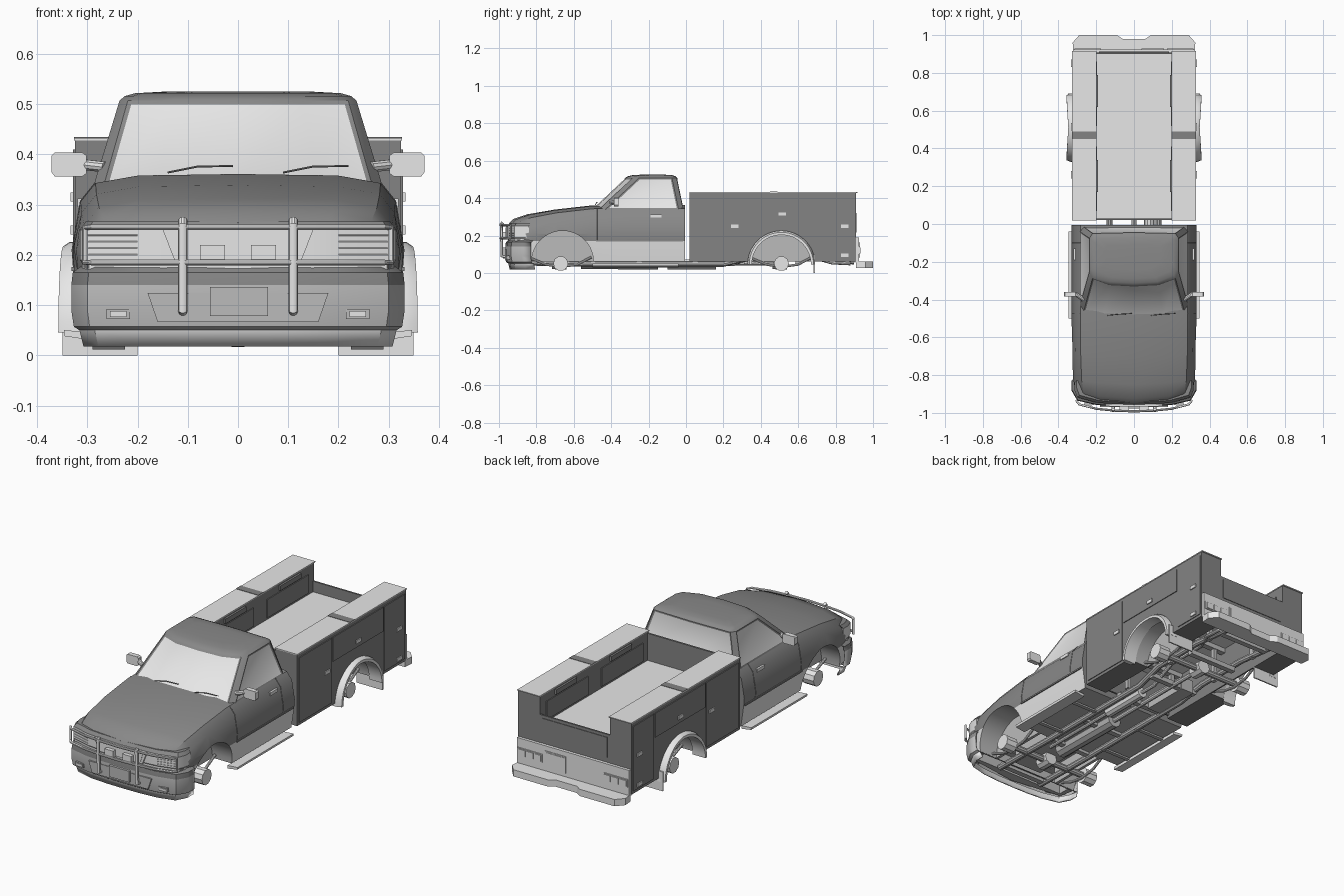
import bpy, bmesh, math

if "Cube" in bpy.data.objects:
    bpy.data.objects.remove(bpy.data.objects["Cube"])


def material(name, value):
    m = bpy.data.materials.new(name)
    m.use_nodes = True
    col = (value, value, value, 1)
    m.diffuse_color = col
    m.node_tree.nodes["Principled BSDF"].inputs["Base Color"].default_value = col
    return m


BODY = material("dark grey paint", 0.25)
BED = material("bed dark grey", 0.23)
LIGHT = material("light grey trim", 0.8)
GLASS = material("pale glass", 0.82)
BUMPER = material("mid grey bumper", 0.5)
UNDER = material("chassis grey", 0.5)
made = []


def finish(name, mesh, mats, mirror=False):
    ob = bpy.data.objects.new(name, mesh)
    bpy.context.collection.objects.link(ob)
    for m in mats:
        mesh.materials.append(m)
    if mirror:
        ob.modifiers.new("mirror", 'MIRROR')
    made.append(ob)
    return ob


def loft(name, rings, mats, mirror=False, rule=None, edit=None):
    """Skin closed rings of points, cap both ends, colour faces by a rule."""
    bm = bmesh.new()
    rows = [[bm.verts.new(p) for p in r] for r in rings]
    n = len(rows[0])
    for a, b in zip(rows, rows[1:]):
        for i in range(n):
            j = (i + 1) % n
            bm.faces.new((a[i], a[j], b[j], b[i]))
    bm.faces.new(rows[0])
    bm.faces.new(rows[-1])
    bmesh.ops.recalc_face_normals(bm, faces=bm.faces[:])
    bm.normal_update()
    if rule:
        for f in bm.faces:
            f.material_index = rule(f.calc_center_median(), f.normal)
    if edit:
        edit(bm)
    mesh = bpy.data.meshes.new(name)
    bm.to_mesh(mesh)
    bm.free()
    return finish(name, mesh, mats, mirror)


def box_rings(x, y, z):
    return [[(x[0], y[0], k), (x[1], y[0], k), (x[1], y[1], k), (x[0], y[1], k)] for k in z]


def box(name, x, y, z, mat, mirror=False):
    return loft(name, box_rings(x, y, z), mat if isinstance(mat, list) else [mat], mirror)


def tube(name, pts, r, mat, mirror=False, cyclic=False):
    cu = bpy.data.curves.new(name, 'CURVE')
    cu.dimensions = '3D'
    cu.bevel_depth, cu.bevel_resolution, cu.use_fill_caps = r, 3, True
    sp = cu.splines.new('POLY')
    sp.points.add(len(pts) - 1)
    for p, co in zip(sp.points, pts):
        p.co = (*co, 1)
    sp.use_cyclic_u = cyclic
    tmp = bpy.data.objects.new(name + "_path", cu)
    bpy.context.collection.objects.link(tmp)
    bpy.context.view_layer.update()
    mesh = bpy.data.meshes.new_from_object(tmp)
    bpy.data.objects.remove(tmp)
    mesh.materials.clear()
    return finish(name, mesh, [mat], mirror)


def cut(ob, rings):
    """Subtract a lofted shape; the cut faces take the second material slot."""
    cutter = loft("cutter", rings, [BODY, UNDER], rule=lambda c, n: 1)
    cutter.hide_render = True
    mod = ob.modifiers.new("cut", 'BOOLEAN')
    mod.operation, mod.solver, mod.object = 'DIFFERENCE', 'EXACT', cutter
    bpy.context.view_layer.objects.active = ob
    bpy.ops.object.modifier_apply(modifier=mod.name)
    made.remove(cutter)
    bpy.data.objects.remove(cutter)


def arch_rings(x0, x1, y, z, r):
    ring = [(y + r * math.cos(a * math.tau / 40), z + r * math.sin(a * math.tau / 40)) for a in range(40)]
    return [[(x, p, q) for p, q in ring] for x in (x0, x1)]


def both(half):
    return half + [(-p[0], *p[1:]) for p in reversed(half) if abs(p[0]) > 1e-6]


# Cab lower body and hood
def body_ring(y, w, top, bend):
    half = [(0, top), (.6 * w, top - .003), (.86 * w, top - .018), (.95 * w, top - .055),
            (w, .21), (.99 * w, .17), (.94 * w, .06), (0, .06)]
    return both([(x, y + bend * (x / .33) ** 2, z) for x, z in half])


stations = [(-.948, .302, .264, .05), (-.925, .31, .288, .045), (-.85, .322, .313, .03),
            (-.7, .328, .339, .01), (-.5, .33, .361, 0), (-.3, .33, .362, 0), (-.006, .33, .362, 0)]
body = loft("cab_body", [body_ring(*s) for s in stations], [BODY, UNDER, LIGHT],
            rule=lambda c, n: 1 if c.z < .07 else 2 * int(c.z < .165 and abs(n.y) < .7))
for s in (-1, 1):
    cut(body, arch_rings(s * .2, s * .5, -.66, .06, .165))
cut(body, box_rings((-.185, .185), (-.86, -.5), (0, .16)))
cut(body, box_rings((-.27, .27), (-.895, -.835), (0, .155)))
box("engine_block", (-.08, .08), (-.82, -.56), (.075, .165), UNDER)


# Cab top with inset windows
def cabin_ring(z, f, b, w):
    half = [(0, f - .015), (.55 * w, f - .008), (.93 * w, f + .025), (w, f + .06),
            (w, b - .03), (.93 * w, b - .005), (0, b)]
    return both([(x, y, z) for x, y in half])


def add_windows(bm):
    band = [f for f in bm.faces if .38 < f.calc_center_median().z < .46]
    groups = [[f for f in band if f.normal.y < -.5], [f for f in band if f.normal.y > .8],
              [f for f in band if f.normal.x > .85], [f for f in band if f.normal.x < -.85]]
    for g in groups:
        if g:
            bmesh.ops.inset_region(bm, faces=g, thickness=.008, depth=-.003, use_even_offset=True)
            for f in g:
                f.material_index = 1


loft("cab_top", [cabin_ring(.34, -.49, -.01, .287), cabin_ring(.507, -.312, -.045, .236),
                 cabin_ring(.516, -.298, -.055, .226), cabin_ring(.522, -.275, -.07, .205),
                 cabin_ring(.525, -.23, -.11, .15)],
     [BODY, GLASS], edit=add_windows)


# Nose with headlights, and hollow front bumper
def plan_rings(path, levels):
    return [both([(x * (1 - d / .33), y + d, z) for x, y in path]) for d, z in levels]


def open_behind(bm):
    hidden = [f for f in bm.faces if f.normal.z < -.95 or f.normal.y > .7]
    bmesh.ops.delete(bm, geom=hidden, context='FACES')


nose = [(.315, -.84), (.315, -.88), (.3, -.918), (.2, -.945), (.15, -.95), (0, -.957)]
loft("nose_panel", plan_rings(nose, [(.004, .16), (.004, .185), (0, .19), (0, .25), (.012, .266)]),
     [LIGHT, GLASS, BODY], rule=lambda c, n: 2 if c.z > .255 else int(abs(c.x) > .2 and c.z > .19))
bumper = [(.332, -.83), (.332, -.88), (.3, -.935), (.2, -.958), (.1, -.965), (0, -.966)]
shell = loft("front_bumper", plan_rings(bumper, [(.024, .018), (.016, .05), (.005, .057), (0, .09), (0, .14),
                                                 (.003, .165), (.02, .178)]),
             [BUMPER, BODY, LIGHT], edit=open_behind,
             rule=lambda c, n: 1 if c.z > .145 else (2 if c.z < .052 else 0))
shell.modifiers.new("thickness", 'SOLIDIFY').thickness = .008


def front_plate(name, x0, x1, z0, z1, y, mat):
    return loft(name, [[(-x0, k, z0), (x0, k, z0), (x1, k, z1), (-x1, k, z1)] for k in (y, y + .009)], [mat])


front_plate("grille", .125, .15, .186, .25, -.963, LIGHT)
front_plate("grille_centre", .115, .13, .192, .243, -.965, LIGHT)
front_plate("lower_intake", .16, .18, .066, .124, -.968, BUMPER)
box("front_plate", (-.056, .06), (-.978, -.965), (.078, .136), BUMPER)
box("grille_lamp", (.026, .076), (-.985, -.96), (.185, .22), LIGHT, True)
box("fog_lamp_recess", (.215, .262), (-.957, -.935), (.072, .092), BUMPER, True)
box("fog_lamp", (.222, .255), (-.96, -.935), (.076, .088), GLASS, True)
for k in range(4):
    z = .2 + k * .013
    tube("headlight_rib", [(.2, -.946, z), (.298, -.919, z)], .0015, LIGHT, True)

# Brush guard
guard = [(.305, -.935), (.29, -.955), (.2, -.978), (.1, -.988), (0, -.992)]
arc = both(guard)
loop = [(x, y, .255) for x, y in arc] + [(x, y, .185) for x, y in reversed(arc)]
tube("guard_hoop", loop, .006, LIGHT, cyclic=True)
tube("guard_upright", [(.11, -.955, .085), (.11, -.984, .09), (.11, -.988, .26), (.11, -.98, .27)], .009, LIGHT, True)

# Mirrors, wipers, handles, door seams, running boards
loft("mirror_head", [[(x, y, z) for x, z in ((.302, .362), (.31, .356), (.365, .356), (.371, .364),
                                            (.371, .398), (.365, .404), (.31, .404), (.302, .398))]
                     for y in (-.385, -.36)], [LIGHT], True)
tube("mirror_arm", [(.265, -.4, .375), (.31, -.37, .38)], .011, LIGHT, True)
for x in (-.14, .09):
    tube("wiper", [(x, -.484, .364), (x + .06, -.478, .376), (x + .13, -.474, .377)], .002, BODY)
box("door_handle", (.306, .32), (-.19, -.13), (.295, .312), LIGHT, True)
for y in (-.1, -.475):
    tube("door_seam", [(.284, y, .344), (.3135, y, .307), (.33, y, .21), (.327, y, .17)], .0015, BODY, True)
box("side_moulding", (.322, .332), (-.48, -.015), (.168, .176), BODY, True)
loft("running_board", [[(.29, y, .03), (.345, y, .038), (.347, y, .05), (.29, y, .046)] for y in (-.5, -.04)],
     [LIGHT], True)
for y in (-.4, -.14):
    box("board_bracket", (.12, .3), (y, y + .02), (.036, .045), UNDER, True)

# Utility bed
side = box("bed_side_box", (.2, .325), (.02, .91), (.06, .428), [BED, UNDER])
cut(side, arch_rings(.207, .5, .51, .045, .163))
side.modifiers.new("mirror", 'MIRROR')
box("bed_floor", (-.2, .2), (.025, .9), (.265, .28), LIGHT)
box("bed_front_wall", (-.2, .2), (.02, .03), (.075, .42), BED)
box("tailgate", (-.2, .2), (.9, .909), (.19, .335), BED)
box("tailgate_panel", (-.185, .185), (.908, .912), (.215, .32), BED)
box("bed_lid", (.198, .327), (.018, .916), (.428, .433), LIGHT, True)
box("lid_seam", (.198, .327), (.45, .49), (.432, .435), BED, True)
for y in (.17, .62):
    box("inner_latch", (.19, .2), (y, y + .17), (.395, .42), BED, True)
    box("inner_door", (.196, .2), (y - .1, y + .24), (.29, .385), BED, True)
for y, z in (((.035, .3), (.075, .41)), ((.31, .72), (.285, .41)), ((.73, .9), (.075, .41))):
    box("compartment_door", (.324, .329), y, z, BED, True)
for y, z in ((.26, .25), (.515, .315), (.85, .25), (.85, .095)):
    box("compartment_handle", (.328, .334), (y - .02, y + .02), (z - .009, z + .009), LIGHT, True)

# Rear flares and mud flaps
flare = []
for k in range(25):
    a = math.pi * k / 24
    c, s = math.cos(a), math.sin(a)
    out = .348 + .01 * abs(c)
    flare.append([(x, .51 + r * c, .045 + r * s)
                  for x, r in ((.285, .158), (out, .158), (out, .172), (.335, .181), (.3, .181))])
loft("rear_flare", flare, [LIGHT], True)
box("mud_flap", (.2, .35), (.683, .69), (0, .1), LIGHT, True)

# Rear panel, lamps and step bumper
box("rear_panel", (-.322, .322), (.905, .925), (.055, .19), LIGHT)
step = both([(.32, .91), (.325, .96), (.29, 1), (.09, 1), (.06, .98)])
loft("step_bumper", [[(x, y, z) for x, y in step] for z in (.025, .06)], [LIGHT])
box("tail_lamp_housing", (.175, .315), (.924, .929), (.1, .142), LIGHT, True)
for x in (.18, .225, .27):
    box("tail_lamp", (x, x + .038), (.928, .933), (.105, .137), GLASS, True)
box("rear_plate_frame", (.04, .16), (.924, .928), (.08, .165), LIGHT)
box("rear_plate", (.046, .154), (.927, .931), (.086, .159), LIGHT)

# Chassis rails and cross members
tube("frame_rail", [(.13, -.88, .055), (.13, -.5, .048), (.13, .2, .048), (.14, .36, .085),
                    (.14, .66, .085), (.14, .9, .06)], .016, UNDER, True)
for y in (-.85, -.5, -.25, .05, .3, .6, .85):
    box("cross_member", (-.14, .14), (y - .014, y + .014), (.045, .07), UNDER)
for y in (.12, .45, .75):
    box("bed_beam", (-.205, .205), (y - .015, y + .015), (.24, .268), UNDER)
    box("bed_post", (.13, .15), (y - .012, y + .012), (.06, .25), UNDER, True)

# Axles, hubs, springs and driveline
for name, y in (("front", -.67), ("rear", .51)):
    tube(name + "_axle", [(-.25, y, .05), (.25, y, .05)], .017, UNDER)
    tube(name + "_hub", [(.225, y, .05), (.29, y, .05)], .04, LIGHT, True)
    tube(name + "_spring", [(.222, y - .165, .08), (.222, y - .08, .045), (.222, y, .032),
                            (.222, y + .09, .045), (.222, y + .165, .085)], .007, LIGHT, True)
    tube(name + "_differential", [(0, y - .045, .055), (0, y - .02, .053), (0, y + .03, .053)], .036, LIGHT)
tube("drive_shaft", [(0, -.15, .05), (0, .47, .052)], .012, LIGHT)
tube("gearbox", [(0, -.56, .06), (0, -.15, .055)], .04, UNDER)
tube("exhaust_pipe", [(.08, -.55, .045), (.08, .25, .045), (.09, .4, .1), (.09, .62, .1), (.18, .78, .055),
                      (.18, .88, .05)], .01, LIGHT)
tube("muffler", [(.08, -.1, .045), (.08, .16, .045)], .028, LIGHT)
box("fuel_tank", (-.115, -.04), (.06, .32), (.04, .11), UNDER)

# Smooth shading with sharp edges kept
bpy.ops.object.select_all(action='DESELECT')
for ob in made:
    ob.select_set(True)
bpy.context.view_layer.objects.active = body
bpy.ops.object.shade_smooth_by_angle(angle=math.radians(32))
